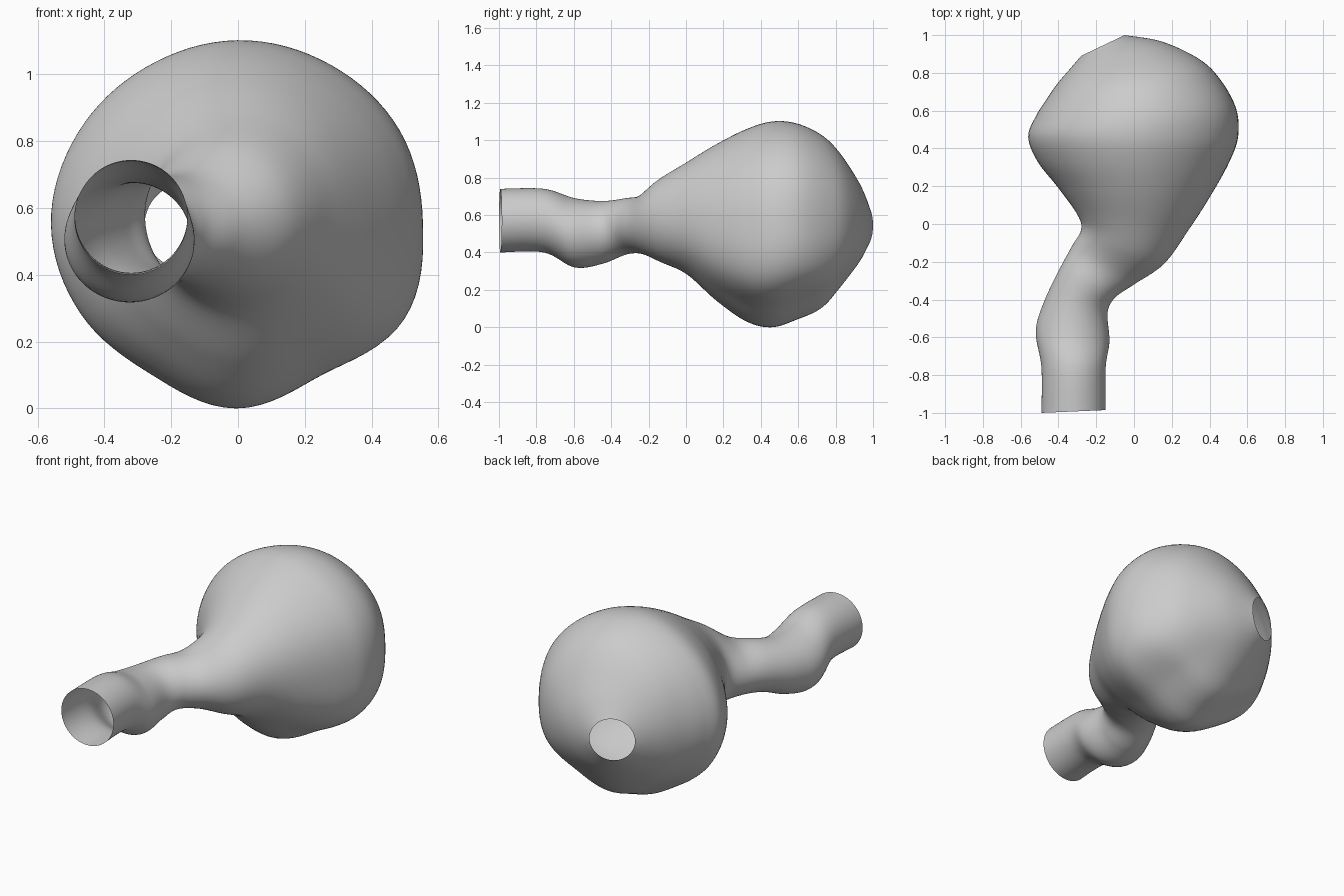
import bpy, bmesh, math
from mathutils import Vector

if "Cube" in bpy.data.objects:
    bpy.data.objects.remove(bpy.data.objects["Cube"], do_unlink=True)

SIDES = 96
STEPS = 8

# Cross-sections from the open neck to the back opening:
# right edge x, y, left edge x, y, bottom z, top z
SECTIONS = [Vector(s) for s in (
    (-.49, -1, -.15, -.985, .4, .74),
    (-.49, -.76, -.15, -.76, .4, .74),
    (-.52, -.57, -.13, -.62, .32, .69),
    (-.48, -.42, -.14, -.47, .34, .675),
    (-.4, -.25, -.1, -.39, .39, .69),
    (-.33, -.12, 0, -.32, .39, .71),
    (-.28, -.03, .16, -.21, .345, .8),
    (-.3, .05, .29, -.03, .28, .885),
    (-.4, .19, .4, .14, .14, .98),
    (-.51, .33, .5, .32, .03, 1.06),
    (-.56, .46, .55, .46, 0, 1.1),
    (-.52, .57, .54, .61, .04, 1.09),
    (-.45, .68, .46, .76, .1, 1.03),
    (-.4, .75, .35, .87, .2, .94),
    (-.34, .82, .15, .965, .32, .8),
    (-.28, .89, -.05, 1, .42, .67),
)]

# Outline of the bulb relative to an ellipse, every thirty degrees
OUTLINE = [1, 1.01, 1, 1, .985, .99, 1, .97, .935, 1, .94, 1.04]


def spline(a, b, c, d, t):
    """Smooth value between b and c."""
    return b + (c - a) * (t / 2) + (a * 2 - b * 5 + c * 4 - d) * (t * t / 2) \
        + (b * 3 - a - c * 3 + d) * (t ** 3 / 2)


def outline(angle):
    place = angle / math.tau * len(OUTLINE)
    i = int(place)
    near = [OUTLINE[(i + k) % len(OUTLINE)] for k in (-1, 0, 1, 2)]
    return spline(*near, place - i)


def section_ring(bm, s):
    right, left = Vector((s[0], s[1], 0)), Vector((s[2], s[3], 0))
    centre = (left + right) / 2 + Vector((0, 0, (s[4] + s[5]) / 2))
    across, up = (left - right) / 2, Vector((0, 0, (s[5] - s[4]) / 2))
    weight = min(1, max(0, (across.length - .25) / .25))
    ring = []
    for i in range(SIDES):
        a = math.tau * i / SIDES
        r = 1 + (outline(a) - 1) * weight
        ring.append(bm.verts.new(centre + (across * math.cos(a) + up * math.sin(a)) * r))
    return ring


# Hollow vessel with both ends open
bm = bmesh.new()
rings = []
last = len(SECTIONS) - 1
for i in range(last):
    group = [SECTIONS[min(last, max(0, i + k))] for k in (-1, 0, 1, 2)]
    for j in range(STEPS):
        rings.append(section_ring(bm, spline(*group, j / STEPS)))
rings.append(section_ring(bm, SECTIONS[last]))
for one, two in zip(rings, rings[1:]):
    for i in range(SIDES):
        k = (i + 1) % SIDES
        bm.faces.new((one[i], one[k], two[k], two[i]))
bmesh.ops.recalc_face_normals(bm, faces=bm.faces)

mesh = bpy.data.meshes.new("vessel")
bm.to_mesh(mesh)
bm.free()
vessel = bpy.data.objects.new("vessel", mesh)
bpy.context.collection.objects.link(vessel)

# Plain grey
grey = bpy.data.materials.new("light grey")
grey.use_nodes = True
colour = (.6, .6, .6, 1)
grey.diffuse_color = colour
grey.node_tree.nodes["Principled BSDF"].inputs["Base Color"].default_value = colour
mesh.materials.append(grey)
mesh.polygons.foreach_set("use_smooth", [True] * len(mesh.polygons))
